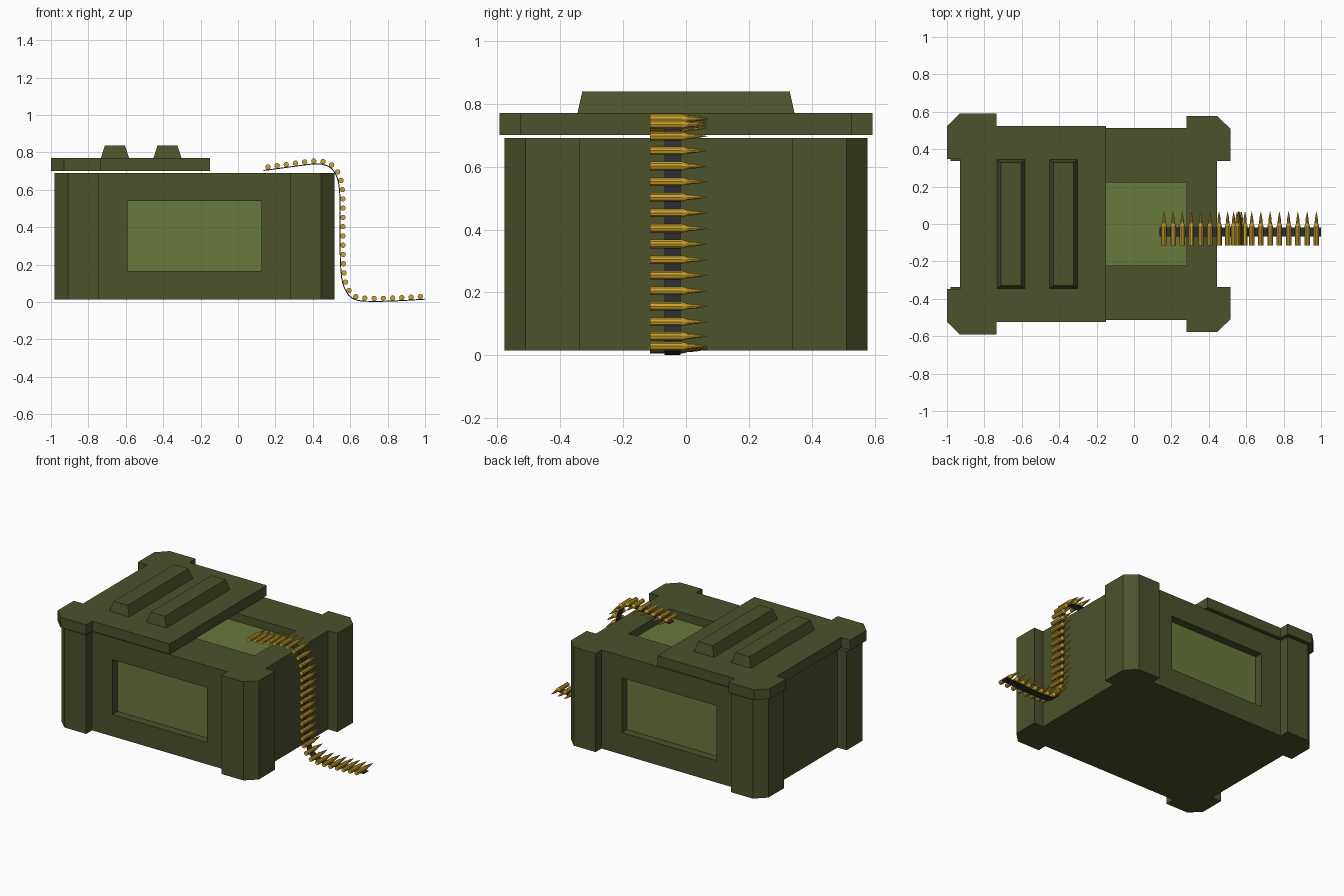
import bpy, bmesh, math
from mathutils import Vector

if "Cube" in bpy.data.objects:
    bpy.data.objects.remove(bpy.data.objects["Cube"])


def material(name, rgb):
    m = bpy.data.materials.new(name)
    m.diffuse_color = (*rgb, 1)
    m.use_nodes = True
    m.node_tree.nodes["Principled BSDF"].inputs["Base Color"].default_value = m.diffuse_color
    return m


OLIVE = material("dark olive", (0.072, 0.084, 0.025))
GREEN = material("light olive", (0.141, 0.188, 0.046))
BRASS = material("brass", (0.60, 0.37, 0.028))
BLACK = material("dark metal", (0.028, 0.027, 0.034))


def finish(name, bm, mat):
    bmesh.ops.recalc_face_normals(bm, faces=bm.faces)
    me = bpy.data.meshes.new(name)
    bm.to_mesh(me)
    bm.free()
    me.materials.append(mat)
    ob = bpy.data.objects.new(name, me)
    bpy.context.collection.objects.link(ob)
    return ob


def prism(name, outline, z0, z1, mat):
    bm = bmesh.new()
    lo = [bm.verts.new((x, y, z0)) for x, y in outline]
    hi = [bm.verts.new((x, y, z1)) for x, y in outline]
    bm.faces.new(lo)
    bm.faces.new(hi)
    n = len(outline)
    for i in range(n):
        j = (i + 1) % n
        bm.faces.new((lo[i], lo[j], hi[j], hi[i]))
    return finish(name, bm, mat)


def add_box(bm, lo, hi):
    r = bmesh.ops.create_cube(bm, size=1)
    lo, hi = Vector(lo), Vector(hi)
    for v in r["verts"]:
        v.co = (lo + hi) / 2 + v.co * (hi - lo)


def mirror_y(half):
    return half + [(x, -y) for x, y in reversed(half)]


# Crate body with four chamfered corner posts
CX = -0.2325
right = [(0.7475, 0.51), (0.6775, 0.577), (0.5125, 0.577), (0.5125, 0.513)]
right = [(0.6775, 0.338), (0.7475, 0.338)] + right
half = [(CX + x, y) for x, y in right] + [(CX - x, y) for x, y in reversed(right)]
body = prism("crate_body", mirror_y(half), 0.015, 0.69, OLIVE)

# Recesses in front, back and top
D = 0.06
bm = bmesh.new()
for s in (-1, 1):
    ya, yb = sorted((s * (0.513 - D), s * 0.65))
    add_box(bm, (-0.59, ya, 0.165), (0.125, yb, 0.54))
add_box(bm, (-0.745, -0.222, 0.69 - D), (0.28, 0.222, 0.80))
cutter = finish("recess_cutter", bm, OLIVE)
cutter.hide_render = True
mod = body.modifiers.new("recesses", "BOOLEAN")
mod.operation, mod.solver, mod.object = "DIFFERENCE", "EXACT", cutter
bpy.context.view_layer.objects.active = body
bpy.ops.object.modifier_apply(modifier=mod.name)
bpy.data.objects.remove(cutter)

# Light panels lying on the recess floors
T = 0.005
for name, s in (("front_panel", -1), ("back_panel", 1)):
    ya, yb = sorted((s * (0.513 - D), s * (0.513 - D + T)))
    bm = bmesh.new()
    add_box(bm, (-0.59, ya, 0.165), (0.125, yb, 0.54))
    finish(name, bm, GREEN)
bm = bmesh.new()
add_box(bm, (-0.745, -0.222, 0.69 - D), (0.28, 0.222, 0.69 - D + T))
finish("top_panel", bm, GREEN)

# Half lid, slightly larger than the body, open towards the belt
lid = [(-0.15, 0.525), (-0.735, 0.525), (-0.735, 0.592), (-0.93, 0.592),
       (-1.0, 0.522), (-1.0, 0.347), (-0.93, 0.347)]
prism("lid", mirror_y(lid), 0.70, 0.77, OLIVE)

# Tapered ridges on the lid
for i, x in enumerate((-0.658, -0.377)):
    bm = bmesh.new()
    add_box(bm, (x - 0.076, -0.345, 0.768), (x + 0.076, 0.345, 0.838))
    for v in bm.verts:
        if v.co.z > 0.8:
            v.co.x = x + (v.co.x - x) * 0.70
            v.co.y *= 0.955
    finish(f"lid_ridge_{i + 1}", bm, OLIVE)

# Belt path (x, z) through the cartridge centres, smoothed
keys = [(0.135, 0.719), (0.21, 0.729), (0.305, 0.742), (0.405, 0.754),
        (0.46, 0.75), (0.508, 0.728), (0.541, 0.68), (0.556, 0.62),
        (0.561, 0.53), (0.561, 0.33), (0.564, 0.2), (0.574, 0.11),
        (0.601, 0.05), (0.638, 0.026), (0.69, 0.02), (0.82, 0.021), (1.0, 0.031)]
P = [Vector(k) for k in keys]
P = [2 * P[0] - P[1]] + P + [2 * P[-1] - P[-2]]
dense = []
for a, b, c, d in zip(P, P[1:], P[2:], P[3:]):
    for k in range(16):
        t = k / 16
        dense.append(0.5 * (2 * b + (c - a) * t + (2 * a - 5 * b + 4 * c - d) * t * t
                            + (3 * b - a - 3 * c + d) * t ** 3))
dense.append(P[-2])
dist = [0.0]
for a, b in zip(dense, dense[1:]):
    dist.append(dist[-1] + (b - a).length)


def at(s):
    """Point and unit tangent at distance s along the belt."""
    i = max(k for k in range(len(dist) - 1) if dist[k] <= s or k == 0)
    a, b = dense[i], dense[i + 1]
    return a.lerp(b, (s - dist[i]) / (dist[i + 1] - dist[i])), (b - a).normalized()


# Cartridges: one lathed profile repeated along the belt
profile = [(-0.114, 0.0145), (-0.012, 0.0145), (0.004, 0.0095), (0.03, 0.0075), (0.05, 0.004)]
SIDES = 10
COUNT = round((dist[-1] - 0.05) / 0.0495) + 1
step = (dist[-1] - 0.05) / (COUNT - 1)
bm = bmesh.new()
for n in range(COUNT):
    p, _ = at(0.025 + n * step)
    rings = [[bm.verts.new((p.x + r * math.cos(2 * math.pi * k / SIDES), y,
                            p.y + r * math.sin(2 * math.pi * k / SIDES)))
              for k in range(SIDES)] for y, r in profile]
    tip = bm.verts.new((p.x, 0.07, p.y))
    bm.faces.new(rings[0])
    for k in range(SIDES):
        j = (k + 1) % SIDES
        for a, b in zip(rings, rings[1:]):
            bm.faces.new((a[k], a[j], b[j], b[k]))
        bm.faces.new((rings[-1][k], rings[-1][j], tip))
finish("cartridges", bm, BRASS)

# Link strip on the inner side of the belt
bm = bmesh.new()
prev = None
N = 70
for n in range(N + 1):
    p, t = at(dist[-1] * n / N)
    inner = Vector((t.y, -t.x))
    q0, q1 = p + inner * 0.013, p + inner * 0.018
    ring = [bm.verts.new((q.x, y, max(q.y, 0))) for q, y in
            ((q0, -0.068), (q0, -0.018), (q1, -0.018), (q1, -0.068))]
    if prev:
        for k in range(4):
            j = (k + 1) % 4
            bm.faces.new((prev[k], prev[j], ring[j], ring[k]))
    if n in (0, N):
        bm.faces.new(ring)
    prev = ring
finish("belt_links", bm, BLACK)
